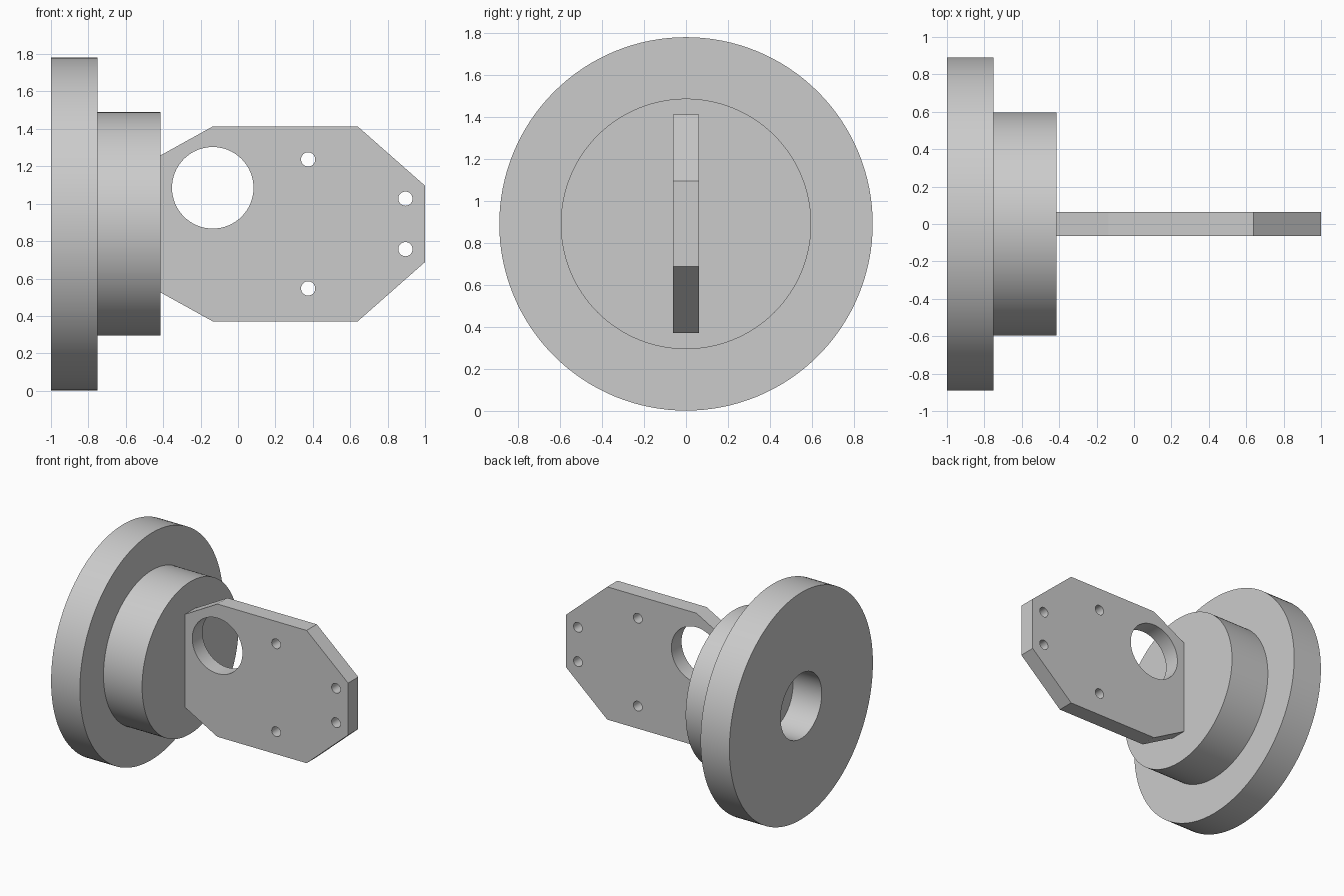
import bpy, bmesh, math
from mathutils import Matrix, Vector

if "Cube" in bpy.data.objects:
    bpy.data.objects.remove(bpy.data.objects["Cube"], do_unlink=True)

AXIS_Z = 0.892       # height of the turning axis
HALF_THICK = 0.063   # half thickness of the plate

grey = bpy.data.materials.new("light grey")
grey.use_nodes = True
grey.diffuse_color = (0.6, 0.6, 0.6, 1)
grey.node_tree.nodes["Principled BSDF"].inputs["Base Color"].default_value = (0.6, 0.6, 0.6, 1)


def make_object(name, bm):
    bmesh.ops.recalc_face_normals(bm, faces=bm.faces)
    mesh = bpy.data.meshes.new(name)
    bm.to_mesh(mesh)
    bm.free()
    mesh.materials.append(grey)
    obj = bpy.data.objects.new(name, mesh)
    bpy.context.collection.objects.link(obj)
    return obj


def smooth(obj):
    bpy.ops.object.select_all(action="DESELECT")
    obj.select_set(True)
    bpy.context.view_layer.objects.active = obj
    bpy.ops.object.shade_smooth_by_angle(angle=math.radians(25))


# Flanged hub: stepped profile (x, radius) turned about the x axis, with a blind bore
profile = [(-0.75, 0), (-0.75, 0.255), (-1, 0.255), (-1, 0.89),
           (-0.75, 0.89), (-0.75, 0.597), (-0.415, 0.597), (-0.415, 0)]
bm = bmesh.new()
verts = [bm.verts.new((x, 0, AXIS_Z + r)) for x, r in profile]
edges = [bm.edges.new(pair) for pair in zip(verts, verts[1:])]
bmesh.ops.spin(bm, geom=verts + edges, cent=(0, 0, AXIS_Z), axis=(1, 0, 0),
               angle=math.tau, steps=128)
bmesh.ops.remove_doubles(bm, verts=bm.verts, dist=0.0001)
smooth(make_object("flanged_hub", bm))

# Plate: half outline mirrored about the axis height, then extruded
upper = [(-0.415, 0.366), (-0.135, 0.521), (0.64, 0.521), (1, 0.204)]
outline = upper + [(x, -z) for x, z in reversed(upper)]
bm = bmesh.new()
face = bm.faces.new([bm.verts.new((x, -HALF_THICK, AXIS_Z + z)) for x, z in outline])
extruded = bmesh.ops.extrude_face_region(bm, geom=[face])["geom"]
bmesh.ops.translate(bm, vec=(0, 2 * HALF_THICK, 0),
                    verts=[v for v in extruded if isinstance(v, bmesh.types.BMVert)])
plate = make_object("mounting_plate", bm)

# Cutter for the large hole and the two pairs of small holes
holes = [(-0.135, 0.193, 0.218)]
holes += [(x, side * z, 0.038) for x, z in ((0.375, 0.345), (0.895, 0.135)) for side in (1, -1)]
bm = bmesh.new()
for x, z, radius in holes:
    place = Matrix.Translation(Vector((x, 0, AXIS_Z + z))) @ Matrix.Rotation(math.pi / 2, 4, "X")
    bmesh.ops.create_cone(bm, cap_ends=True, segments=64, radius1=radius,
                          radius2=radius, depth=0.4, matrix=place)
cutter = make_object("hole_cutter", bm)

cut = plate.modifiers.new("holes", "BOOLEAN")
cut.operation = "DIFFERENCE"
cut.solver = "EXACT"
cut.object = cutter
bpy.ops.object.select_all(action="DESELECT")
plate.select_set(True)
bpy.context.view_layer.objects.active = plate
bpy.ops.object.modifier_apply(modifier=cut.name)
bpy.data.objects.remove(cutter, do_unlink=True)
smooth(plate)
